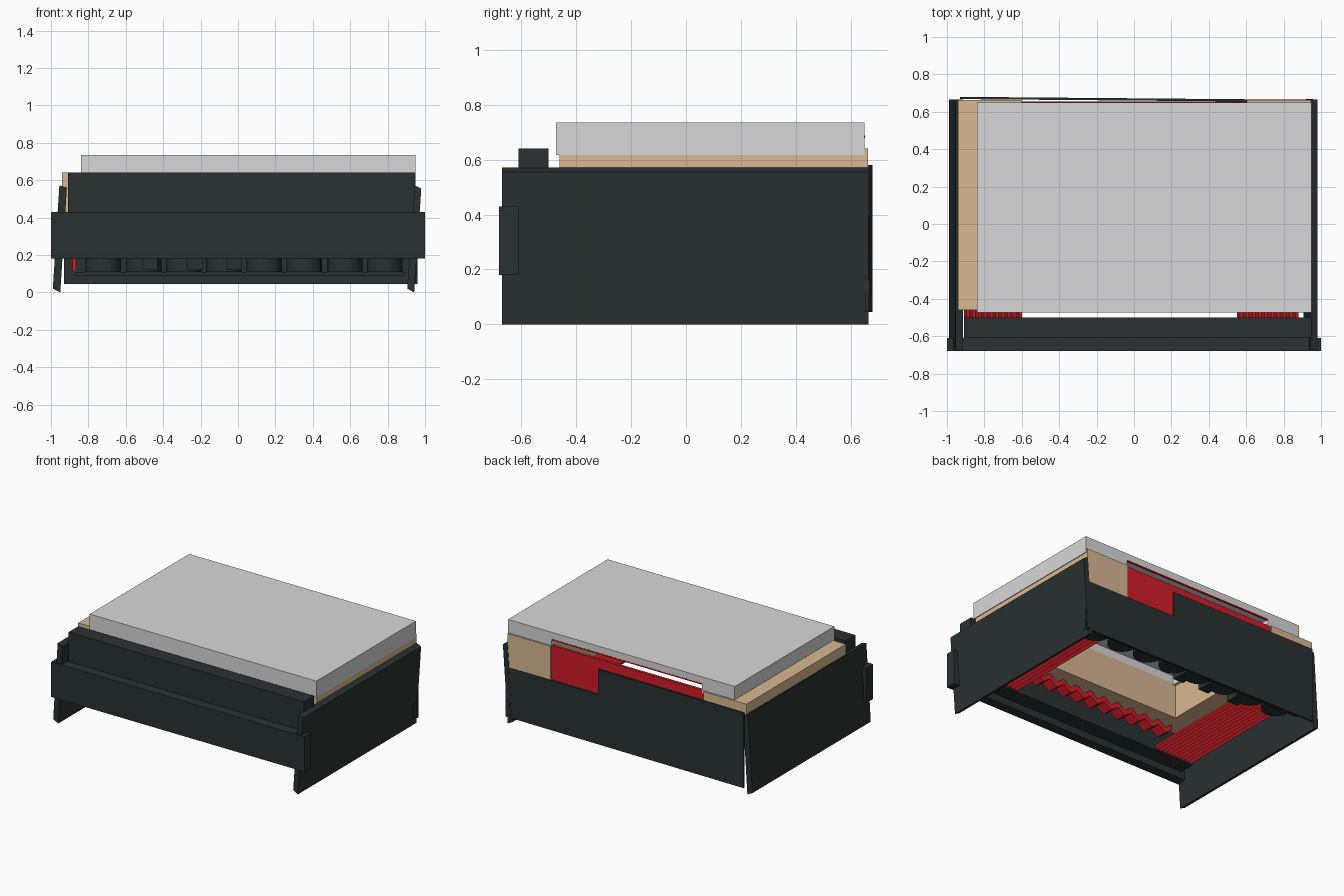
import bpy, bmesh, math

cube = bpy.data.objects.get("Cube")
if cube:
    bpy.data.objects.remove(cube, do_unlink=True)


def material(name, rgb):
    m = bpy.data.materials.new(name)
    m.use_nodes = True
    m.diffuse_color = (*rgb, 1)
    bsdf = next(n for n in m.node_tree.nodes if n.type == 'BSDF_PRINCIPLED')
    bsdf.inputs["Base Color"].default_value = (*rgb, 1)
    return m


DARK = material("dark slate", (0.022, 0.031, 0.030))
TAN = material("tan", (0.70, 0.48, 0.29))
GREY = material("light grey", (0.69, 0.69, 0.69))
RED = material("red", (0.64, 0.012, 0.02))


def prism(name, profile, y0, y1, mat, slant=0.0):
    """Extrude an x-z profile along y; slant shifts y with x."""
    bm = bmesh.new()
    a = [bm.verts.new((x, y0 + slant * x, z)) for x, z in profile]
    b = [bm.verts.new((x, y1 + slant * x, z)) for x, z in profile]
    n = len(profile)
    bm.faces.new(a)
    bm.faces.new(b[::-1])
    for i in range(n):
        j = (i + 1) % n
        bm.faces.new((a[j], a[i], b[i], b[j]))
    bmesh.ops.recalc_face_normals(bm, faces=bm.faces)
    me = bpy.data.meshes.new(name)
    bm.to_mesh(me)
    bm.free()
    me.materials.append(mat)
    ob = bpy.data.objects.new(name, me)
    bpy.context.collection.objects.link(ob)
    return ob


def box(name, x, y, z, mat):
    return prism(name, [(x[0], z[0]), (x[1], z[0]), (x[1], z[1]), (x[0], z[1])],
                 y[0], y[1], mat)


def corrugated(name, x, y, z, teeth, thickness, mat):
    """Folded sheet whose ridges run along y."""
    step = (x[1] - x[0]) / (2 * teeth)
    under = [(x[0] + i * step, z[0] if i % 2 else z[1] - thickness)
             for i in range(2 * teeth + 1)]
    over = [(px, pz + thickness) for px, pz in reversed(under)]
    return prism(name, under + over, y[0], y[1], mat)


# Leaning side panels
prism("right_side_panel", [(-0.99, 0.02), (-0.95, 0.0), (-0.915, 0.56), (-0.955, 0.572)],
      -0.67, 0.665, DARK)
prism("left_side_panel", [(0.905, 0.02), (0.942, 0.0), (0.98, 0.555), (0.945, 0.572)],
      -0.67, 0.665, DARK)
prism("left_side_tab", [(0.92, 0.05), (0.95, 0.05), (0.957, 0.16), (0.927, 0.16)],
      0.62, 0.668, DARK)

# Front plank and the beam behind it
box("front_plank", (-1.0, 1.0), (-0.68, -0.61), (0.18, 0.43), DARK)
box("front_beam", (-0.91, 0.95), (-0.61, -0.50), (0.23, 0.64), DARK)

# Stepped back panel, slightly turned
prism("back_panel", [(-0.93, 0.045), (0.96, 0.045), (0.96, 0.40), (0.225, 0.40),
                     (0.225, 0.58), (-0.93, 0.58)], 0.660, 0.672, DARK, slant=-0.0085)

# Ledge with scalloped drums and blocks inside the back panel
box("back_ledge", (-0.87, 0.89), (0.59, 0.655), (0.09, 0.11), DARK)
for i in range(8):
    bpy.ops.mesh.primitive_cylinder_add(vertices=16, radius=0.095, depth=0.14,
                                        location=(-0.72 + i * 0.215, 0.56, 0.18))
    drum = bpy.context.object
    drum.name = f"back_drum_{i + 1}"
    drum.data.materials.append(DARK)
    bpy.ops.object.shade_smooth_by_angle(angle=math.radians(35))
for i, x in enumerate((-0.47, -0.23, -0.02)):
    box(f"back_block_{i + 1}", (x - 0.04, x + 0.04), (0.42, 0.655), (0.12, 0.22), DARK)

# Tan body: two side blocks and a deep front wall around an open middle
box("right_tan_block", (-0.94, -0.60), (-0.46, 0.662), (0.38, 0.64), TAN)
box("left_tan_block", (0.605, 0.945), (-0.46, 0.662), (0.38, 0.64), TAN)
box("front_tan_wall", (-0.60, 0.605), (-0.46, -0.30), (0.38, 0.63), TAN)

# Grey lid with a hollow underside open at the back
prism("lid", [(-0.84, 0.617), (-0.84, 0.735), (0.95, 0.735), (0.95, 0.617),
              (0.605, 0.617), (0.605, 0.685), (-0.58, 0.685), (-0.58, 0.617)],
      -0.30, 0.65, GREY)
box("lid_front", (-0.84, 0.95), (-0.473, -0.30), (0.617, 0.735), GREY)

# Red back wall, notch trim, ribbed plates and hanging zigzag strip
box("red_back_wall", (-0.60, 0.605), (0.63, 0.65), (0.375, 0.64), RED)
box("red_notch_trim", (-0.58, 0.605), (0.64, 0.651), (0.679, 0.688), RED)
corrugated("right_ribbed_plate", (-0.91, -0.60), (-0.50, 0.55), (0.235, 0.265), 10, 0.015, RED)
corrugated("left_ribbed_plate", (0.55, 0.88), (-0.50, 0.55), (0.235, 0.265), 10, 0.015, RED)
corrugated("zigzag_strip", (-0.64, 0.50), (-0.46, -0.38), (0.30, 0.38), 10, 0.04, RED)
box("red_upright", (-0.885, -0.865), (0.605, 0.645), (0.115, 0.26), RED)
